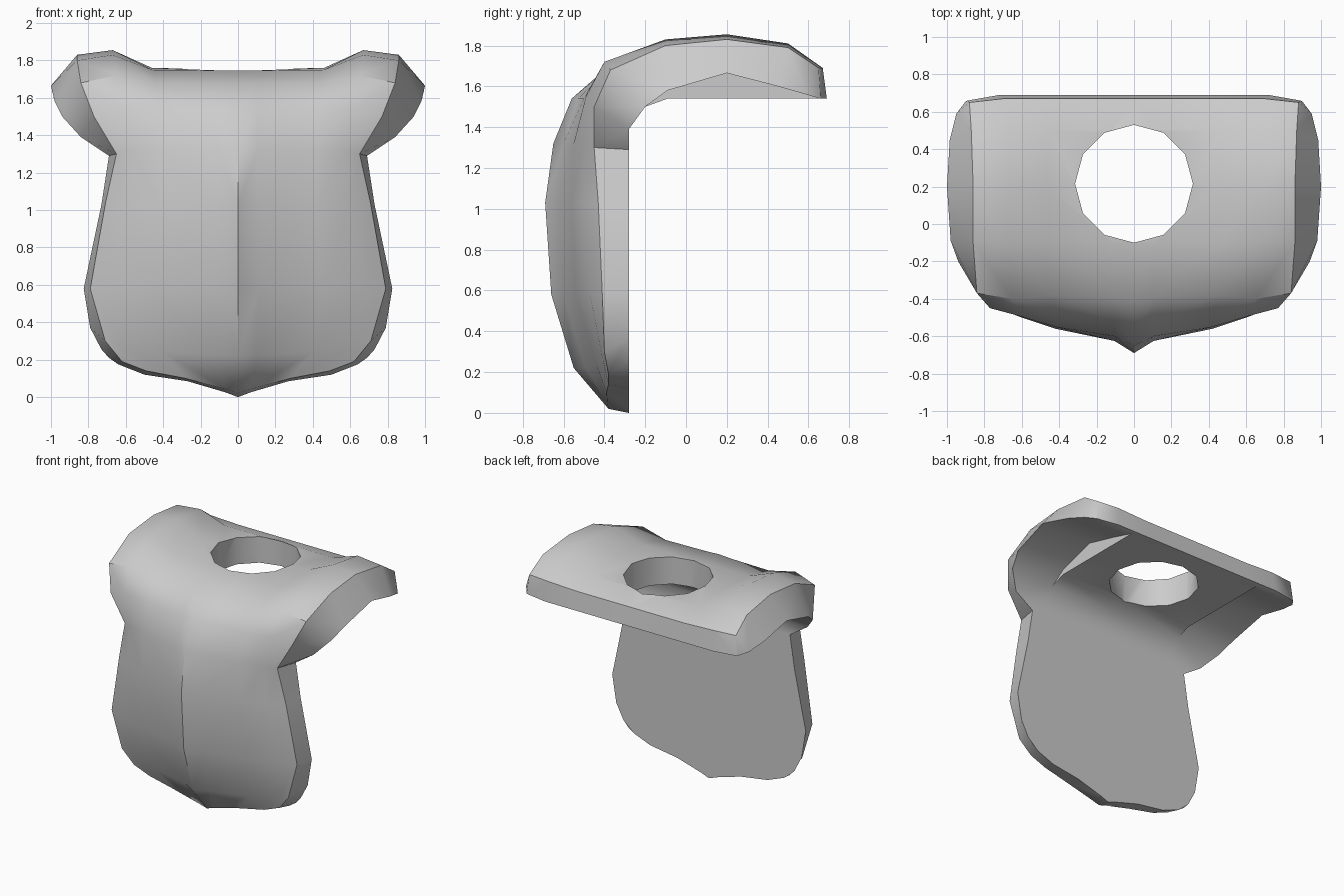
import bpy
import bmesh
import math
from mathutils import Vector

default_cube = bpy.data.objects.get("Cube")
if default_cube:
    bpy.data.objects.remove(default_cube, do_unlink=True)

PLATE_BACK = -0.28    # flat rear of the chest plate
FLOOR = 1.54          # flat underside of the collar block
BLOCK_HALF = 0.57     # half width of the collar block


def rail(*points):
    return [Vector(p) for p in points]


# Guide rails running from the bottom hem, up the chest and over to the back
centre_rail = rail(
    (0, PLATE_BACK, 0), (0, -.38, .02), (0, -.55, .22), (0, -.66, .58),
    (0, -.69, 1.03), (0, -.65, 1.32), (0, -.56, 1.54), (0, -.4, 1.68),
    (0, -.1, 1.745), (0, .2, 1.75), (0, .5, 1.74), (0, .67, 1.68), (0, .69, FLOOR))
chest_rail = rail(
    (.27, PLATE_BACK, .085), (.28, -.39, .1), (.4, -.44, .24), (.45, -.54, .58),
    (.42, -.56, 1.03), (.42, -.55, 1.32), (.42, -.5, 1.54), (.44, -.38, 1.68),
    (.46, -.1, 1.75), (.46, .2, 1.76), (.46, .5, 1.74), (.46, .67, 1.68), (.46, .69, FLOOR))
shoulder_rail = rail(
    (.5, PLATE_BACK, .12), (.49, -.38, .14), (.62, -.41, .27), (.68, -.47, .58),
    (.6, -.5, 1.03), (.57, -.5, 1.32), (.62, -.49, 1.55), (.65, -.4, 1.72),
    (.67, -.1, 1.83), (.67, .2, 1.855), (.67, .5, 1.81), (.7, .67, 1.69), (.72, .69, FLOOR))
outer_rail = rail(
    (.64, PLATE_BACK, .175), (.62, -.38, .19), (.71, -.4, .3), (.79, -.41, .58),
    (.71, -.43, 1.03), (.65, -.45, 1.3), (.77, -.45, 1.5), (.84, -.37, 1.68),
    (.86, -.1, 1.8), (.86, .2, 1.83), (.87, .5, 1.79), (.88, .65, 1.69), (.89, .66, FLOOR))
rim_rail = rail(
    (.69, PLATE_BACK, .21), (.73, PLATE_BACK, .255), (.79, PLATE_BACK, .37),
    (.825, PLATE_BACK, .58), (.73, PLATE_BACK, 1.03), (.69, PLATE_BACK, 1.29),
    (.84, PLATE_BACK, 1.39), (.94, -.2, 1.5), (.98, -.09, 1.58), (1, .2, 1.665),
    (.985, .45, 1.6), (.95, .59, 1.56), (.9, .655, FLOOR))


def cross_section(centre, chest, shoulder, outer, rim):
    """Half section: outer skin from the ridge to the rim, then the inside."""
    crease = Vector((centre.x + chest.x * .25,
                     (centre.y + chest.y) / 2,
                     centre.z + (chest.z - centre.z) * .3))
    low = min(rim.z, FLOOR)
    inside = [Vector((BLOCK_HALF, rim.y, rim.z)),
              Vector((BLOCK_HALF, rim.y, low)),
              Vector((0, rim.y, low))]
    return [centre, crease, chest, shoulder, outer, rim] + inside


# Loft the half shell
bm = bmesh.new()
rows = [[bm.verts.new(p) for p in cross_section(*station)]
        for station in zip(centre_rail, chest_rail, shoulder_rail, outer_rail, rim_rail)]
for lower, upper in zip(rows, rows[1:]):
    for j in range(len(lower) - 1):
        bm.faces.new((lower[j], lower[j + 1], upper[j + 1], upper[j]))
bm.faces.new(rows[0])
bm.faces.new(rows[-1])

# Mirror it to the other side and weld the seam
half = bm.verts[:] + bm.edges[:] + bm.faces[:]
copy = bmesh.ops.duplicate(bm, geom=half)["geom"]
for v in copy:
    if isinstance(v, bmesh.types.BMVert):
        v.co.x = -v.co.x
bmesh.ops.remove_doubles(bm, verts=bm.verts, dist=0.0005)
bmesh.ops.dissolve_degenerate(bm, edges=bm.edges, dist=0.0005)
bmesh.ops.recalc_face_normals(bm, faces=bm.faces)
mesh = bpy.data.meshes.new("chest_armour")
bm.to_mesh(mesh)
bm.free()
armour = bpy.data.objects.new("chest_armour", mesh)
bpy.context.collection.objects.link(armour)

# Single plain grey material
grey = bpy.data.materials.new("plain grey")
grey.use_nodes = True
colour = (0.6, 0.6, 0.6, 1)
grey.diffuse_color = colour
grey.node_tree.nodes["Principled BSDF"].inputs["Base Color"].default_value = colour
mesh.materials.append(grey)

# Twelve-sided neck hole
bpy.ops.mesh.primitive_cylinder_add(vertices=12, radius=.315, depth=1, location=(0, .215, 1.7))
cutter = bpy.context.object
cutter.name = "neck_hole_cutter"
cutter.hide_render = True
cutter.data.materials.append(grey)

bpy.ops.object.select_all(action="DESELECT")
armour.select_set(True)
bpy.context.view_layer.objects.active = armour
hole = armour.modifiers.new("neck_hole", "BOOLEAN")
hole.operation = "DIFFERENCE"
hole.solver = "EXACT"
hole.object = cutter
bpy.ops.object.modifier_apply(modifier=hole.name)
bpy.data.objects.remove(cutter, do_unlink=True)
bpy.ops.object.shade_smooth_by_angle(angle=math.radians(42))
